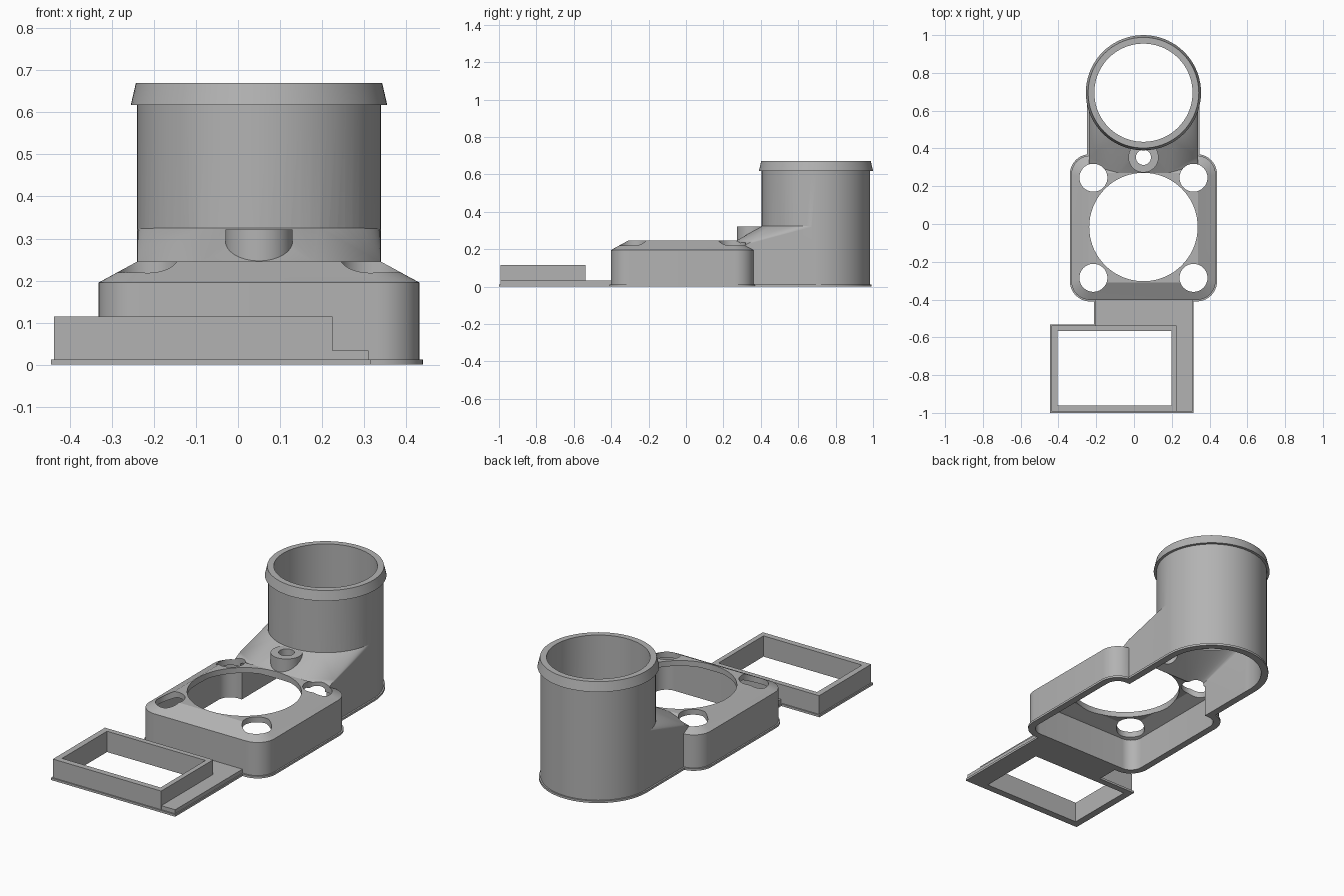
import bpy, bmesh, math

cube = bpy.data.objects.get("Cube")
if cube:
    bpy.data.objects.remove(cube, do_unlink=True)

grey = bpy.data.materials.new("mid grey plastic")
grey.use_nodes = True
grey.diffuse_color = (0.45, 0.45, 0.45, 1)
grey.node_tree.nodes["Principled BSDF"].inputs["Base Color"].default_value = (0.45, 0.45, 0.45, 1)

CX = 0.05           # centre line of fan housing and tube
FAN_Y, TUBE_Y = -0.02, 0.695


def hull(name, points):
    """Convex solid wrapped around a set of points."""
    bm = bmesh.new()
    verts = [bm.verts.new(p) for p in points]
    res = bmesh.ops.convex_hull(bm, input=verts)
    spare = {g for g in res["geom_interior"] + res["geom_unused"] if isinstance(g, bmesh.types.BMVert)}
    bmesh.ops.delete(bm, geom=list(spare), context="VERTS")
    bmesh.ops.dissolve_limit(bm, angle_limit=0.002, verts=bm.verts, edges=bm.edges)
    bmesh.ops.recalc_face_normals(bm, faces=bm.faces)
    mesh = bpy.data.meshes.new(name)
    bm.to_mesh(mesh)
    bm.free()
    mesh.materials.append(grey)
    ob = bpy.data.objects.new(name, mesh)
    bpy.context.collection.objects.link(ob)
    return ob


def ring(x, y, z, r, n=72):
    return [(x + r * math.cos(math.tau * i / n), y + r * math.sin(math.tau * i / n), z) for i in range(n)]


def cone(name, x, y, z0, z1, r0, r1=None):
    return hull(name, ring(x, y, z0, r0) + ring(x, y, z1, r1 or r0))


def box(name, x0, x1, y0, y1, z0, z1):
    return hull(name, [(x, y, z) for x in (x0, x1) for y in (y0, y1) for z in (z0, z1)])


def rounded_square(half, r, z):
    c = half - r
    return [p for sx in (-c, c) for sy in (-c, c) for p in ring(CX + sx, FAN_Y + sy, z, r, 40)]


def combine(target, others, operation):
    for other in others:
        mod = target.modifiers.new("join", "BOOLEAN")
        mod.operation, mod.solver, mod.object = operation, "EXACT", other
        bpy.context.view_layer.objects.active = target
        bpy.ops.object.modifier_apply(modifier=mod.name)
        bpy.data.objects.remove(other, do_unlink=True)


def finish(ob):
    bpy.ops.object.select_all(action="DESELECT")
    ob.select_set(True)
    bpy.context.view_layer.objects.active = ob
    bpy.ops.object.shade_smooth_by_angle(angle=math.radians(18))


def mirrored(points):
    return [(CX + s * x, y, z) for x, y, z in points for s in (-1, 1)]


# Fan housing with sloped shoulders, ramped duct, round outlet tube and lip
housing = hull("fan_duct_housing",
               rounded_square(0.382, 0.1, 0) + rounded_square(0.382, 0.1, 0.195)
               + rounded_square(0.29, 0.03, 0.245))
duct = hull("duct", ring(CX, TUBE_Y, 0, 0.289) + ring(CX, TUBE_Y, 0.325, 0.289)
            + mirrored([(0.289, 0.25, 0), (0.289, 0.25, 0.19), (0.289, 0.36, 0.245), (0.13, 0.27, 0.245)]))
tube = cone("tube", CX, TUBE_Y, 0, 0.64, 0.29)
lip = cone("lip", CX, TUBE_Y, 0.618, 0.67, 0.305, 0.293)
boss = cone("boss", CX, 0.353, 0.235, 0.322, 0.08)

# Thin flange round the foot
foot_square = hull("foot_square", rounded_square(0.39, 0.108, 0) + rounded_square(0.39, 0.108, 0.012))
foot_duct = hull("foot_duct", ring(CX, TUBE_Y, 0, 0.298) + ring(CX, TUBE_Y, 0.012, 0.298)
                 + mirrored([(0.298, 0.2, 0), (0.298, 0.2, 0.012)]))
combine(housing, [duct, tube, lip, boss, foot_square, foot_duct], "UNION")

# Hollow inside, open underneath
cavity = hull("cavity", rounded_square(0.352, 0.07, -0.1) + rounded_square(0.352, 0.07, 0.18)
              + rounded_square(0.275, 0.03, 0.215))
duct_cavity = hull("duct_cavity", ring(CX, TUBE_Y, -0.12, 0.259) + ring(CX, TUBE_Y, 0.292, 0.259)
                   + mirrored([(0.259, 0.2, -0.12), (0.259, 0.2, 0.17),
                               (0.259, 0.37, 0.215), (0.12, 0.28, 0.212)]))
cutters = [cavity, duct_cavity,
           cone("bore", CX, TUBE_Y, -0.14, 0.8, 0.26),
           cone("fan_opening", CX, FAN_Y + 0.004, 0.1, 0.4, 0.287),
           cone("boss_hole", CX, 0.353, 0.1, 0.4, 0.04)]
for sx in (-1, 1):
    for sy in (-1, 1):
        cutters.append(cone("screw_hole", CX + sx * 0.265, FAN_Y + sy * 0.265, 0.1, 0.4, 0.074))
combine(housing, cutters, "DIFFERENCE")
finish(housing)

# Rectangular frame with its base plate and the bridge to the housing
frame = box("rectangular_frame", -0.438, 0.225, -0.993, -0.538, 0, 0.115)
combine(frame, [box("plate", -0.437, 0.31, -0.992, -0.539, 0, 0.034),
                box("bridge", -0.205, 0.309, -0.6, -0.39, 0, 0.033),
                box("foot", -0.445, 0.316, -1.0, -0.531, 0, 0.012),
                box("bridge_foot", -0.212, 0.315, -0.6, -0.391, 0, 0.011)], "UNION")
combine(frame, [box("window", -0.405, 0.198, -0.96, -0.567, -0.1, 0.3)], "DIFFERENCE")
finish(frame)
